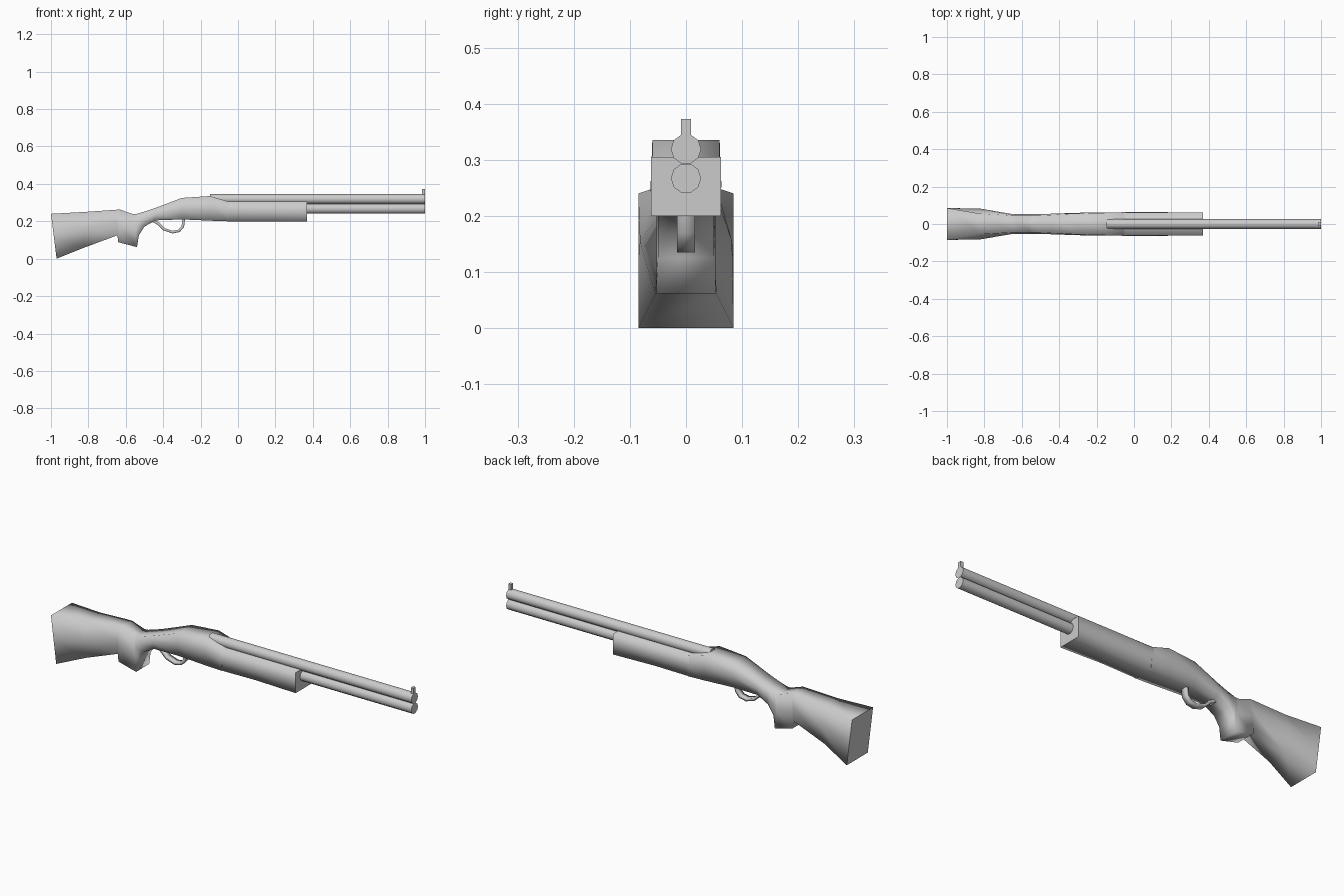
import bpy, bmesh, math
from mathutils import Vector

if "Cube" in bpy.data.objects:
    bpy.data.objects.remove(bpy.data.objects["Cube"])

grey = bpy.data.materials.new("plain_grey")
grey.use_nodes = True
tone = (0.6, 0.6, 0.6, 1)
grey.diffuse_color = tone
grey.node_tree.nodes["Principled BSDF"].inputs["Base Color"].default_value = tone


def loft(name, rings, smooth=True):
    """Skin a list of equal-length point rings and cap both ends."""
    bm = bmesh.new()
    loops = [[bm.verts.new(p) for p in ring] for ring in rings]
    n = len(loops[0])
    for a, b in zip(loops, loops[1:]):
        for i in range(n):
            j = (i + 1) % n
            bm.faces.new((a[i], a[j], b[j], b[i])).smooth = smooth
    for end in (loops[0], loops[-1]):
        cap = bm.faces.new(end)
        for e in cap.edges:
            e.smooth = False
    bmesh.ops.recalc_face_normals(bm, faces=bm.faces)
    mesh = bpy.data.meshes.new(name)
    bm.to_mesh(mesh)
    bm.free()
    mesh.materials.append(grey)
    obj = bpy.data.objects.new(name, mesh)
    bpy.context.collection.objects.link(obj)
    return obj


def section(top, bottom, wt, wm, wb):
    """Six-point cross-section between a top and a bottom profile point."""
    t, b = Vector((top[0], 0, top[1])), Vector((bottom[0], 0, bottom[1]))
    half = [(t, wt), (t.lerp(b, 0.5), wm), (b, wb)]
    right = [p + Vector((0, -w, 0)) for p, w in half]
    left = [p + Vector((0, w, 0)) for p, w in reversed(half)]
    return right + left


# Stock, pistol grip and receiver in one smooth skin
body = [
    ((-1.0, .24), (-.97, 0), .085, .085, .085),
    ((-.82, .25), (-.82, .06), .055, .082, .055),
    ((-.645, .262), (-.645, .125), .045, .052, .05),
    ((-.63, .262), (-.64, .088), .045, .053, .053),
    ((-.56, .238), (-.54, .062), .045, .053, .053),
    ((-.54, .24), (-.53, .125), .045, .053, .05),
    ((-.50, .252), (-.50, .172), .045, .053, .05),
    ((-.44, .272), (-.44, .205), .048, .055, .05),
    ((-.30, .325), (-.30, .21), .056, .06, .056),
    ((-.15, .335), (-.14, .203), .06, .062, .058),
    ((-.05, .305), (-.05, .2), .06, .063, .058),
]
loft("stock_and_receiver", [section(*s) for s in body])

# Fore-end, squaring off toward its front face
fore_end = [(-.06, .06, .063, .056), (.14, .062, .063, .052), (.37, .062, .062, .062)]
loft("fore_end", [section((x, .305), (x, .2), *w) for x, *w in fore_end])


# Over-and-under barrels
def barrel(name, start, z, radius=.027, sides=10):
    angles = [math.tau * i / sides for i in range(sides)]
    loft(name, [[(x, radius * math.cos(a), z + radius * math.sin(a)) for a in angles]
                for x in (start, 1.0)])


barrel("upper_barrel", -.15, .319)
barrel("lower_barrel", .30, .267)

# Front sight post
loft("front_sight", [[(x, y, z) for x, y in
                      ((.985, -.009), (1, -.009), (1, .009), (.985, .009))]
                     for z in (.335, .373)], smooth=False)

# Trigger guard: a flat strap swept along a loop
path = [Vector((x, 0, z)) for x, z in
        ((-.46, .205), (-.425, .187), (-.395, .157), (-.35, .142),
         (-.315, .149), (-.295, .172), (-.29, .215))]
strap = []
for i, p in enumerate(path):
    d = (path[min(i + 1, len(path) - 1)] - path[max(i - 1, 0)]).normalized()
    out = Vector((-d.z, 0, d.x)) * .007
    side = Vector((0, .016, 0))
    strap.append([p + out + side, p + out - side, p - out - side, p - out + side])
loft("trigger_guard", strap)
